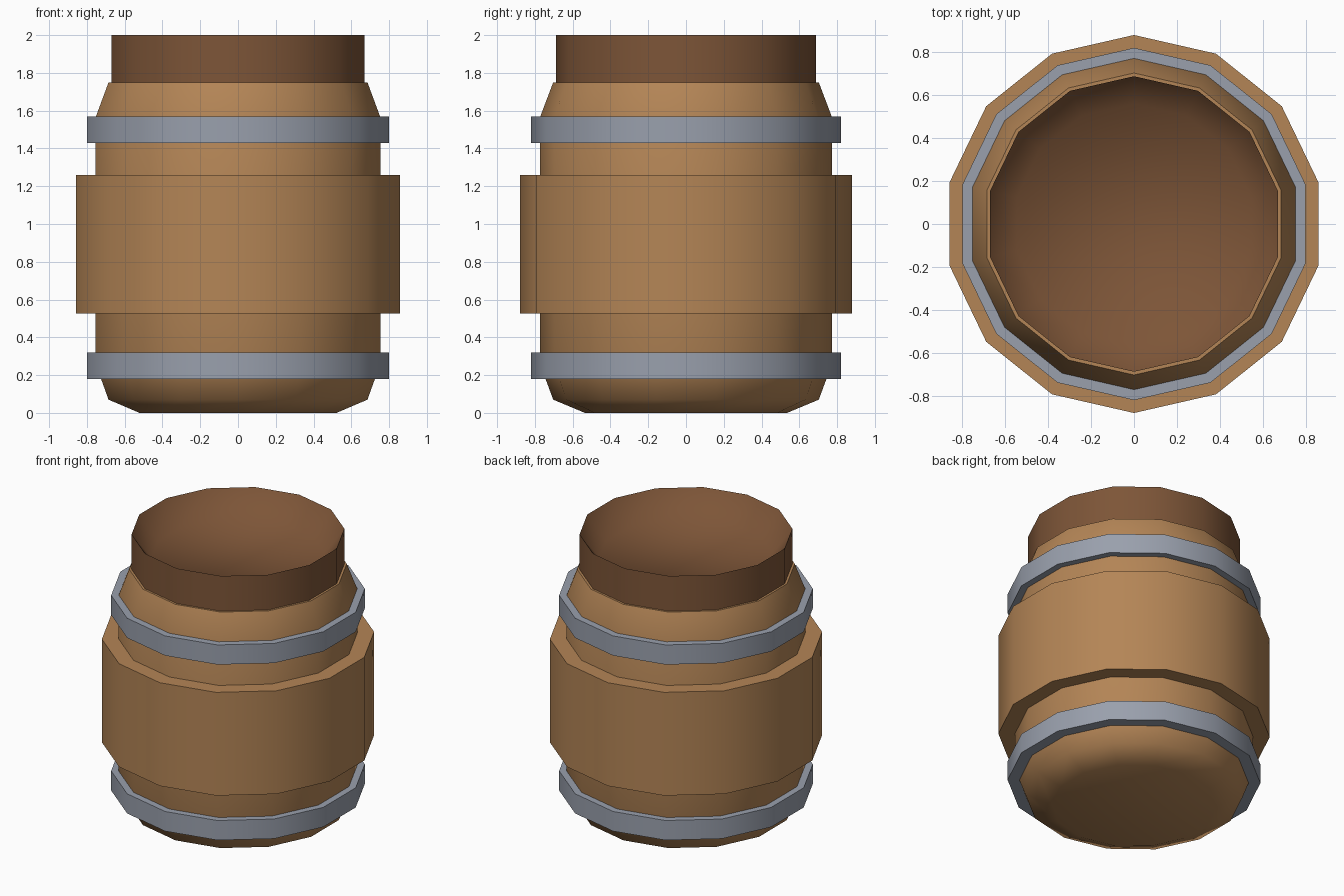
import bpy, bmesh, math

if "Cube" in bpy.data.objects:
    bpy.data.objects.remove(bpy.data.objects["Cube"])

SIDES = 14


def material(name, rgb):
    m = bpy.data.materials.new(name)
    m.diffuse_color = (*rgb, 1)
    m.use_nodes = True
    m.node_tree.nodes["Principled BSDF"].inputs["Base Color"].default_value = m.diffuse_color
    return m


tan_wood = material("tan_wood", (0.456, 0.235, 0.093))
dark_wood = material("dark_wood", (0.205, 0.091, 0.039))
steel = material("grey_steel", (0.32, 0.35, 0.415))


def lathe(name, profile, mat, closed=False, angle=35):
    """Spin (radius, height) points into a 14-sided part; open ends get caps."""
    bm = bmesh.new()
    rings = []
    for r, z in profile:
        ring = []
        for i in range(SIDES):
            a = math.pi / 2 + 2 * math.pi * i / SIDES
            ring.append(bm.verts.new((r * math.cos(a), r * math.sin(a), z)))
        rings.append(ring)
    pairs = list(zip(rings, rings[1:]))
    if closed:
        pairs.append((rings[-1], rings[0]))
    for lo, hi in pairs:
        for i in range(SIDES):
            j = (i + 1) % SIDES
            bm.faces.new((lo[i], lo[j], hi[j], hi[i]))
    if not closed:
        bm.faces.new(rings[0])
        bm.faces.new(rings[-1])
    bmesh.ops.recalc_face_normals(bm, faces=bm.faces)
    mesh = bpy.data.meshes.new(name)
    bm.to_mesh(mesh)
    bm.free()
    mesh.materials.append(mat)
    obj = bpy.data.objects.new(name, mesh)
    bpy.context.collection.objects.link(obj)
    bpy.ops.object.select_all(action='DESELECT')
    obj.select_set(True)
    bpy.context.view_layer.objects.active = obj
    bpy.ops.object.shade_smooth_by_angle(angle=math.radians(angle))
    return obj


def band(name, inner, outer, z0, z1, mat):
    return lathe(name, [(inner, z0), (outer, z0), (outer, z1), (inner, z1)], mat, closed=True)


# Barrel body with a rounded base and sloping shoulder
lathe("barrel_body", [(0.535, 0.0), (0.703, 0.07), (0.773, 0.26),
                      (0.773, 1.565), (0.703, 1.75)], tan_wood, angle=60)

# Wide wooden wrap around the middle
band("middle_wrap", 0.765, 0.88, 0.525, 1.26, tan_wood)

# Metal hoops
for name, z in (("lower_hoop", 0.18), ("upper_hoop", 1.43)):
    band(name, 0.735, 0.82, z, z + 0.14, steel)

# Dark collar with a sloping inside wall and recessed floor
lathe("top_collar", [(0.688, 1.745), (0.688, 2.0), (0.56, 1.83)], dark_wood, angle=60)
